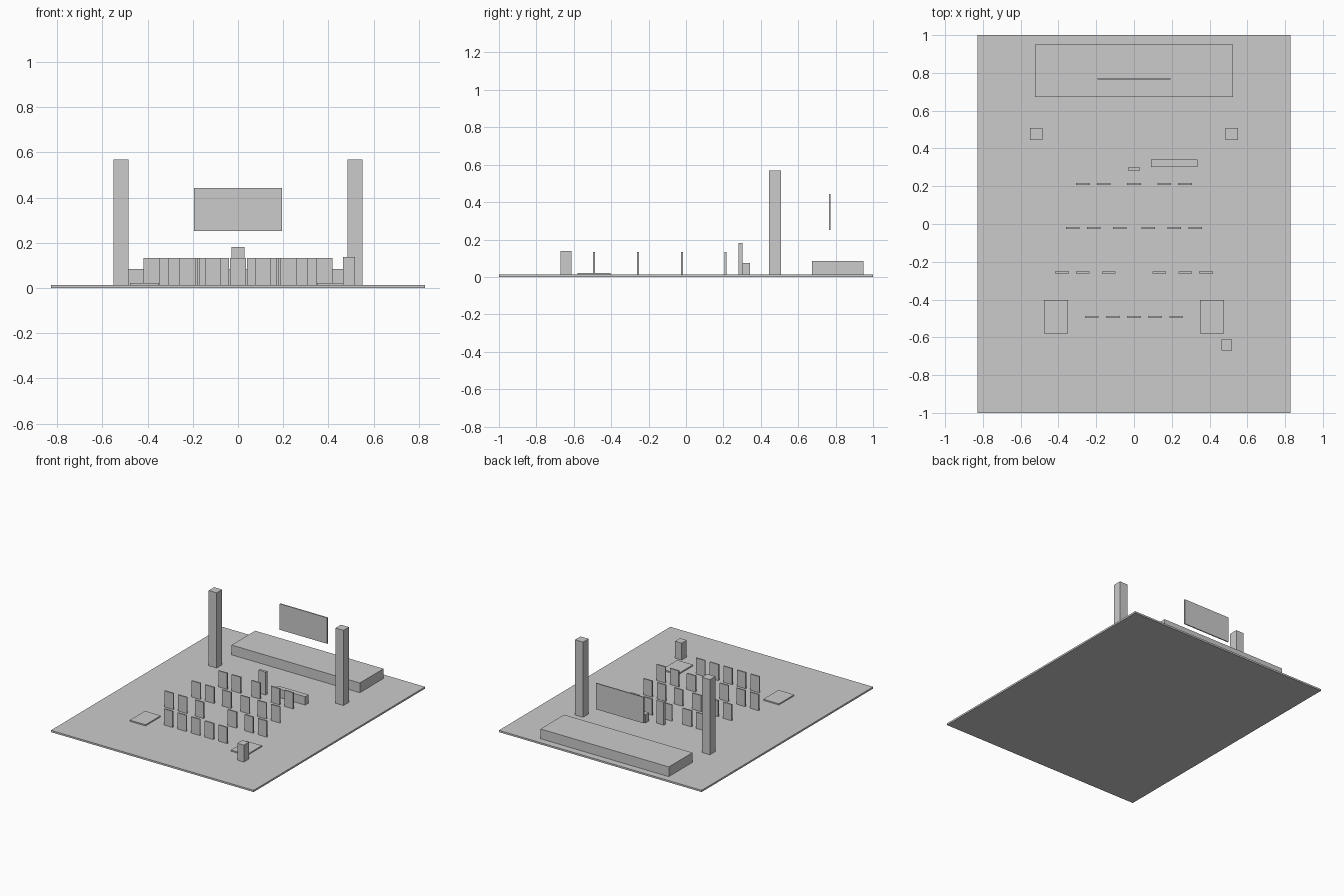
import bpy, bmesh
from mathutils import Vector

if "Cube" in bpy.data.objects:
    bpy.data.objects.remove(bpy.data.objects["Cube"])

TOP = 0.013  # top of the ground slab


def box(name, x0, x1, y0, y1, z0, z1):
    """Axis-aligned box between the given limits."""
    lo, hi = Vector((x0, y0, z0)), Vector((x1, y1, z1))
    bm = bmesh.new()
    bmesh.ops.create_cube(bm, size=1)
    bmesh.ops.scale(bm, vec=hi - lo, verts=bm.verts)
    mesh = bpy.data.meshes.new(name)
    bm.to_mesh(mesh)
    bm.free()
    obj = bpy.data.objects.new(name, mesh)
    obj.location = (lo + hi) / 2
    bpy.context.collection.objects.link(obj)
    return obj


# Ground slab, raised stage and hanging screen
box("ground_slab", -0.828, 0.828, -1, 1, 0, TOP)
box("stage", -0.524, 0.524, 0.673, 0.949, TOP, 0.085)
box("screen", -0.194, 0.194, 0.764, 0.772, 0.251, 0.443)

# Mirrored pillars and low floor pads
for side, s in (("left", -1), ("right", 1)):
    cx = s * 0.518
    box(side + "_pillar", cx - 0.033, cx + 0.033, 0.444, 0.508, TOP, 0.568)
    cx = s * 0.413
    box(side + "_floor_pad", cx - 0.064, cx + 0.064, -0.58, -0.403, TOP, 0.022)

# Presenter panel, bench and corner bin
box("presenter_panel", -0.029, 0.029, 0.281, 0.301, TOP, 0.182)
box("bench", 0.09, 0.337, 0.303, 0.342, TOP, 0.075)
box("corner_block", 0.464, 0.518, -0.671, -0.612, TOP, 0.138)

# Rows of upright audience panels: row y, centre panel or not, mirrored x offsets
rows = [
    (0.212, True, (0.16, 0.27)),
    (-0.022, False, (0.075, 0.214, 0.325)),
    (-0.256, False, (0.134, 0.271, 0.381)),
    (-0.491, True, (0.111, 0.223)),
]
for r, (y, centre, offsets) in enumerate(rows, 1):
    xs = [s * x for x in offsets for s in (-1, 1)] + ([0] if centre else [])
    for i, x in enumerate(sorted(xs), 1):
        box(f"audience_panel_{r}_{i}", x - 0.036, x + 0.036,
            y - 0.005, y + 0.005, TOP, 0.132)
